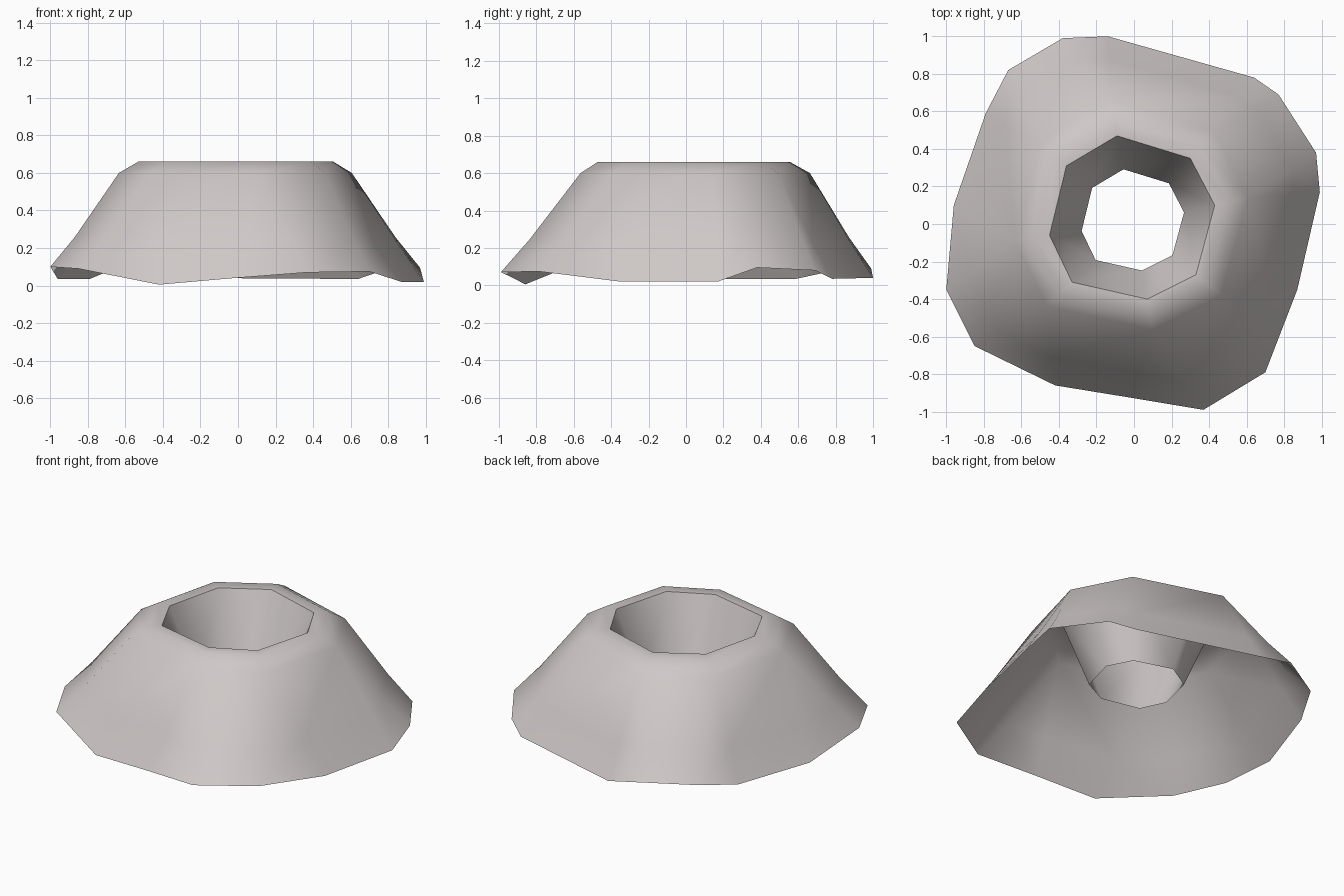
import bpy, bmesh, math
from mathutils import Vector

cube = bpy.data.objects.get("Cube")
if cube:
    bpy.data.objects.remove(cube, do_unlink=True)

# Stone material
stone = bpy.data.materials.new("warm grey stone")
stone.use_nodes = True
colour = (0.62, 0.58, 0.57, 1)
stone.diffuse_color = colour
bsdf = stone.node_tree.nodes["Principled BSDF"]
bsdf.inputs["Base Color"].default_value = colour
bsdf.inputs["Roughness"].default_value = 0.9

# Octagonal rim of the crater, clockwise from the back
rim = [(-.09, .47), (.30, .35), (.43, .10), (.33, -.27),
       (.07, -.40), (-.33, -.31), (-.45, -.06), (-.36, .31)]

# Ragged foot, two points below each rim corner
foot = [(-.38, .99, .09), (-.14, 1, .04), (.64, .78, .035), (.77, .69, .08),
        (.97, .38, .095), (.99, .17, .02), (.87, -.35, .02), (.70, -.79, .075),
        (.37, -.99, .07), (-.02, -.925, .04), (-.42, -.86, .005), (-.85, -.65, .09),
        (-1, -.35, .10), (-.96, .10, .035), (-.79, .59, .035), (-.67, .82, .085)]

bm = bmesh.new()


def scaled_rim(scale, z):
    return [bm.verts.new((x * scale, y * scale, z)) for x, y in rim]


# Shaft bottom, rim, flat lip and shoulder
upper = [scaled_rim(s, z) for s, z in ((.62, .24), (1, .66), (1.18, .66), (1.41, .60))]
for a, b in zip(upper, upper[1:]):
    for i in range(8):
        j = (i + 1) % 8
        bm.faces.new((a[i], a[j], b[j], b[i]))

# Slope, flaring at a bend above the foot
shoulder = upper[-1]
base, bend = [], []
for k, p in enumerate(foot):
    base.append(bm.verts.new(p))
    mid = shoulder[k // 2].co.lerp(Vector(p), .64)
    mid.z = .21 + p[2] * .5
    bend.append(bm.verts.new(mid))
for k in range(16):
    n = (k + 1) % 16
    a, b = shoulder[k // 2], shoulder[n // 2]
    top = (a,) if a is b else (a, b)
    bm.faces.new(top + (bend[n], bend[k]))
    bm.faces.new((bend[k], bend[n], base[n], base[k]))

mesh = bpy.data.meshes.new("crater_shell")
bm.to_mesh(mesh)
bm.free()
mesh.materials.append(stone)
crater = bpy.data.objects.new("crater_shell", mesh)
bpy.context.collection.objects.link(crater)

# Soft ridges with a crisp rim
bpy.ops.object.select_all(action='DESELECT')
crater.select_set(True)
bpy.context.view_layer.objects.active = crater
bpy.ops.object.shade_smooth_by_angle(angle=math.radians(50))
